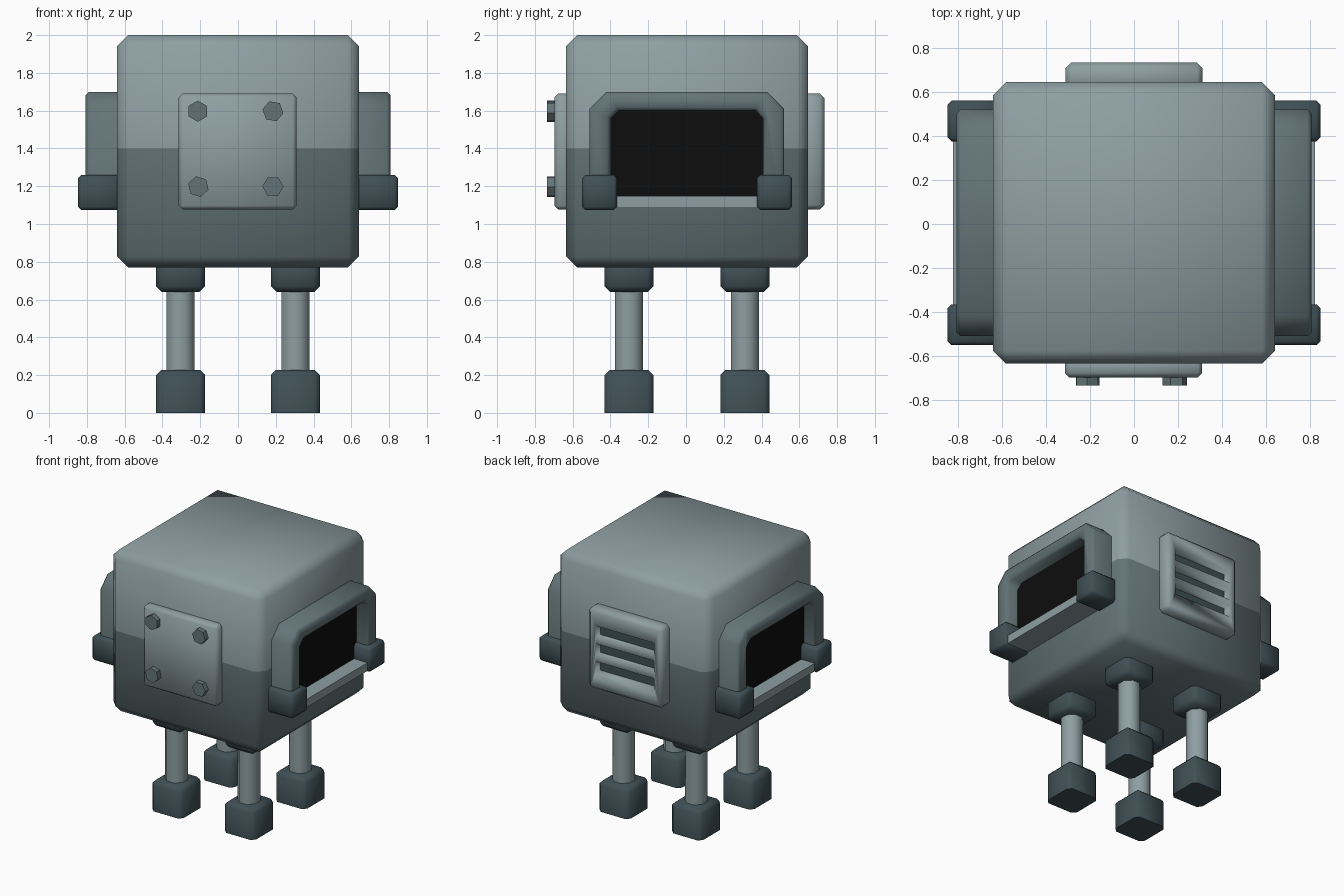
import bpy, bmesh, math
from mathutils import Matrix, Vector

if "Cube" in bpy.data.objects:
    bpy.data.objects.remove(bpy.data.objects["Cube"])


def material(name, rgb):
    m = bpy.data.materials.new(name)
    m.diffuse_color = (*rgb, 1)
    m.use_nodes = True
    m.node_tree.nodes["Principled BSDF"].inputs["Base Color"].default_value = m.diffuse_color
    return m


LIGHT = material("light grey", (0.27, 0.345, 0.36))
MID = material("mid grey", (0.125, 0.175, 0.185))
DARK = material("dark slate", (0.05, 0.08, 0.092))
BLACK = material("black", (0.004, 0.004, 0.004))


def finish(bm, name, *mats):
    bmesh.ops.recalc_face_normals(bm, faces=bm.faces)
    me = bpy.data.meshes.new(name)
    for f in bm.faces:
        f.smooth = True
    bm.to_mesh(me)
    bm.free()
    me.set_sharp_from_angle(angle=math.radians(50))
    for m in mats:
        me.materials.append(m)
    ob = bpy.data.objects.new(name, me)
    bpy.context.collection.objects.link(ob)
    return ob


def add_box(bm, lo, hi, bevel=0, flat_bottom=False):
    lo, hi = Vector(lo), Vector(hi)
    mat = Matrix.Translation((lo + hi) / 2) @ Matrix.Diagonal((*(hi - lo), 1))
    verts = bmesh.ops.create_cube(bm, size=1, matrix=mat)["verts"]
    if bevel:
        edges = {e for v in verts for e in v.link_edges}
        if flat_bottom:
            low = min(lo.z, hi.z)
            edges = {e for e in edges if max(v.co.z for v in e.verts) > low + 1e-4}
        bmesh.ops.bevel(bm, geom=list(edges), offset=bevel, segments=1,
                        profile=0.5, affect='EDGES')


def box(name, lo, hi, mat, bevel=0, flat_bottom=False):
    bm = bmesh.new()
    add_box(bm, lo, hi, bevel, flat_bottom)
    return finish(bm, name, mat)


def prism(name, sides, radius, depth, matrix, mat):
    bm = bmesh.new()
    bmesh.ops.create_cone(bm, cap_ends=True, segments=sides, radius1=radius,
                          radius2=radius, depth=depth, matrix=matrix)
    return finish(bm, name, mat)


# Body: bevelled cube, light above z = 1.4 and darker below
bm = bmesh.new()
add_box(bm, (-0.64, -0.635, 0.77), (0.64, 0.645, 2.0), 0.058)
bmesh.ops.bisect_plane(bm, geom=bm.verts[:] + bm.edges[:] + bm.faces[:],
                       plane_co=(0, 0, 1.4), plane_no=(0, 0, 1))
for f in bm.faces:
    f.material_index = 0 if f.calc_center_median().z > 1.4 else 1
finish(bm, "body", LIGHT, MID)

# Front panel with four hexagonal bolts
box("front_panel", (-0.314, -0.697, 1.077), (0.31, -0.6, 1.69), LIGHT, 0.02)
for i, (x, z) in enumerate([(-0.213, 1.597), (0.185, 1.597), (-0.21, 1.198), (0.185, 1.198)]):
    turn = math.radians((0, 20, 12, 28)[i])
    prism(f"bolt_{i + 1}", 6, 0.056, 0.06,
          Matrix.Translation((x, -0.705, z)) @ Matrix.Rotation(math.pi / 2, 4, 'X')
          @ Matrix.Rotation(turn, 4, 'Z'), MID)

# Back vent: panel with three slots cut over a dark backing
vent = box("back_vent", (-0.312, 0.6, 1.077), (0.312, 0.733, 1.69), LIGHT, 0.025)
bm = bmesh.new()
for k in (-1, 0, 1):
    zc = 1.385 + 0.135 * k
    add_box(bm, (-0.245, 0.55, zc - 0.045), (0.245, 0.8, zc + 0.045))
cutter = finish(bm, "vent_cutter", LIGHT)
cutter.hide_render = True
cutter.hide_viewport = True
mod = vent.modifiers.new("slots", 'BOOLEAN')
mod.operation = 'DIFFERENCE'
mod.solver = 'EXACT'
mod.object = cutter
box("vent_backing", (-0.26, 0.62, 1.18), (0.26, 0.672, 1.6), DARK)

# Side hatches: arch, black opening, sill and corner blocks
ARCH = [(-0.515, 1.1), (-0.515, 1.61), (-0.425, 1.7), (0.425, 1.7), (0.515, 1.61), (0.515, 1.1),
        (0.403, 1.1), (0.403, 1.56), (0.363, 1.6), (-0.363, 1.6), (-0.403, 1.56), (-0.403, 1.1)]
for s, side in ((1, "right"), (-1, "left")):
    bm = bmesh.new()
    face = bm.faces.new([bm.verts.new((s * 0.62, y + 0.005, z)) for y, z in ARCH])
    ext = bmesh.ops.extrude_face_region(bm, geom=[face])["geom"]
    bmesh.ops.translate(bm, verts=[g for g in ext if isinstance(g, bmesh.types.BMVert)],
                        vec=(s * 0.187, 0, 0))
    rim = [e for e in bm.edges if all(abs(v.co.x) > 0.8 for v in e.verts)]
    bmesh.ops.bevel(bm, geom=rim, offset=0.018, segments=1, profile=0.5, affect='EDGES')
    finish(bm, side + "_arch", MID)
    box(side + "_opening", (s * 0.62, -0.42, 1.1), (s * 0.71, 0.43, 1.63), BLACK)
    box(side + "_sill", (s * 0.62, -0.42, 1.085), (s * 0.823, 0.43, 1.147), LIGHT)
    for e, end in ((-1, "front"), (1, "back")):
        y = 0.005 + e * 0.463
        box(f"{side}_{end}_corner_block", (s * 0.62, y - 0.093, 1.073),
            (s * 0.847, y + 0.093, 1.26), DARK, 0.018)

# Legs: hip collar, octagonal strut and foot
for sx, side in ((1, "right"), (-1, "left")):
    for sy, end in ((-1, "front"), (1, "back")):
        x, y, h = sx * 0.304, 0.005 + sy * 0.307, 0.13
        name = f"{end}_{side}_"
        box(name + "hip", (x - h, y - h, 0.64), (x + h, y + h, 0.83), DARK, 0.03)
        box(name + "foot", (x - h, y - h, 0), (x + h, y + h, 0.228), DARK, 0.028, True)
        prism(name + "leg", 8, 0.08, 0.5,
              Matrix.Translation((x, y, 0.45)) @ Matrix.Rotation(math.pi / 8, 4, 'Z'), LIGHT)
